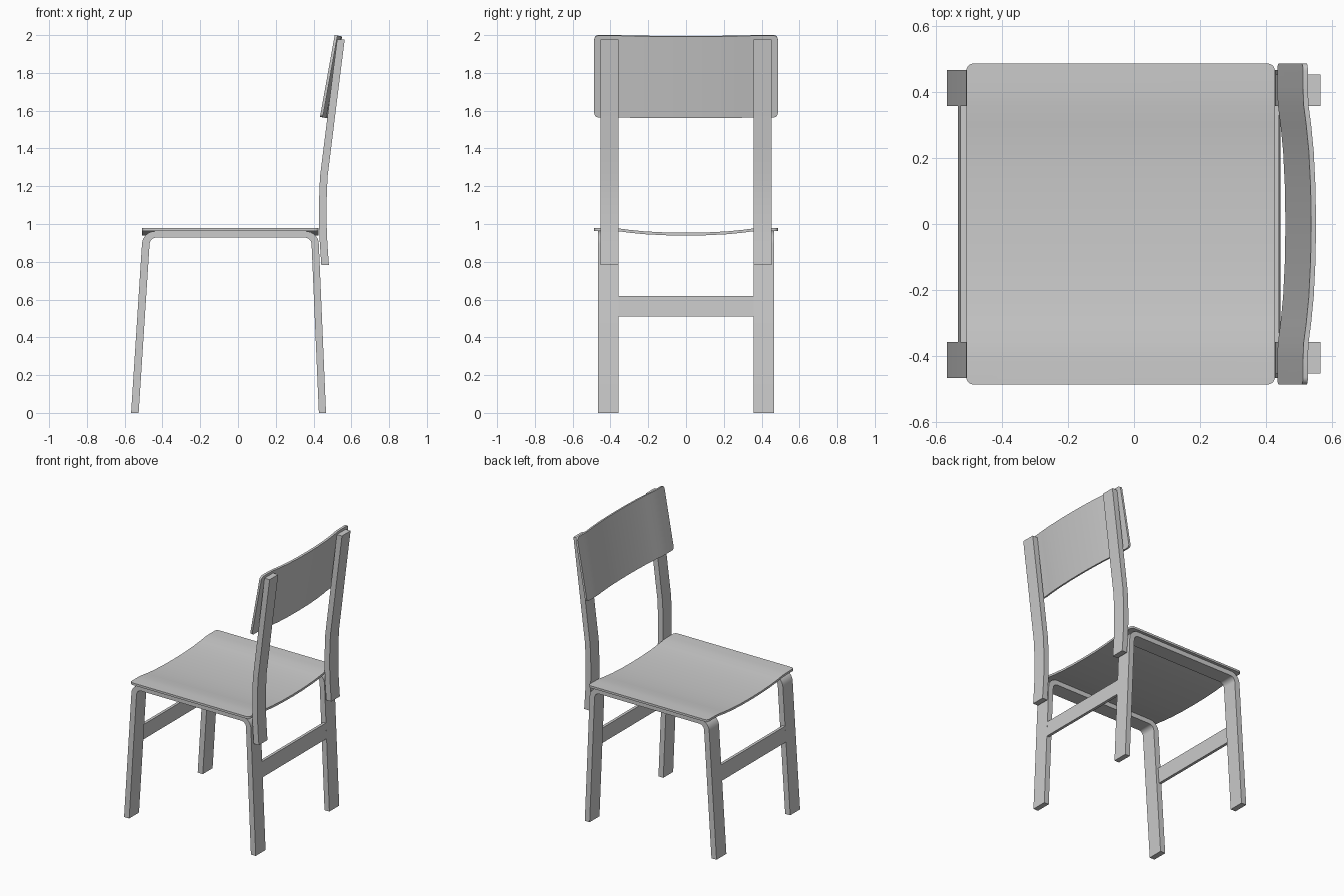
import bpy, bmesh, math
from mathutils import Matrix, Vector

if "Cube" in bpy.data.objects:
    bpy.data.objects.remove(bpy.data.objects["Cube"])


def finish(name, bm, mirror=False):
    bmesh.ops.recalc_face_normals(bm, faces=bm.faces)
    mesh = bpy.data.meshes.new(name)
    bm.to_mesh(mesh)
    bm.free()
    ob = bpy.data.objects.new(name, mesh)
    bpy.context.collection.objects.link(ob)
    bpy.ops.object.select_all(action='DESELECT')
    ob.select_set(True)
    bpy.context.view_layer.objects.active = ob
    bpy.ops.object.shade_smooth_by_angle(angle=math.radians(30))
    if mirror:
        mod = ob.modifiers.new("mirror", 'MIRROR')
        mod.use_axis = (False, True, False)
    return ob


def prism(points, axis, a, b):
    """Extrude a closed profile from a to b: (x, z) along y, or (y, z) along x."""
    bm = bmesh.new()
    put = (lambda p: (p[0], a, p[1])) if axis == 'y' else (lambda p: (a, p[0], p[1]))
    face = bm.faces.new([bm.verts.new(put(p)) for p in points])
    ext = bmesh.ops.extrude_face_region(bm, geom=[face])
    move = Vector((0, b - a, 0)) if axis == 'y' else Vector((b - a, 0, 0))
    bmesh.ops.translate(bm, vec=move,
                        verts=[g for g in ext['geom'] if isinstance(g, bmesh.types.BMVert)])
    return bm


def fillet(prev, corner, nxt, r, n=8):
    """Arc points rounding one corner of a profile."""
    c = Vector(corner)
    d1, d2 = (Vector(prev) - c).normalized(), (Vector(nxt) - c).normalized()
    half = d1.angle(d2) / 2
    centre = c + (d1 + d2).normalized() * (r / math.sin(half))
    s = (c + d1 * (r / math.tan(half)) - centre).normalized()
    e = (c + d2 * (r / math.tan(half)) - centre).normalized()
    return [tuple(centre + s.slerp(e, i / n).normalized() * r) for i in range(n + 1)]


def curved_panel(name, length, matrix, half=0.486, t=0.015, r=0.022):
    """Dished plywood sheet, origin at one end of its upper face."""
    dish = [(half, 0), (0.41, 0), (0.36, -0.002), (0.30, -0.010),
            (0.22, -0.018), (0.11, -0.0235), (0, -0.025)]
    top = dish + [(-y, z) for y, z in reversed(dish[:-1])]
    bm = prism(top + [(y, z - t) for y, z in reversed(top)], 'x', 0, length)
    corners = [e for e in bm.edges
               if all(abs(v.co.y) > half - 1e-4 for v in e.verts)
               and abs(e.verts[0].co.x - e.verts[1].co.x) < 1e-5
               and e.verts[0].co.y * e.verts[1].co.y > 0]
    bmesh.ops.bevel(bm, geom=corners, offset=r, segments=5, profile=0.5, affect='EDGES')
    bm.transform(matrix)
    return finish(name, bm)


# Bent side frames: two legs and a top rail in one piece
outer = [(-0.566, 0), (-0.504, 0.962), (0.425, 0.962), (0.466, 0)]
inner = [(0.428, 0), (0.388, 0.928), (-0.466, 0.928), (-0.526, 0)]
outline = []
for pts, r in ((outer, 0.07), (inner, 0.036)):
    outline += ([pts[0]] + fillet(*pts[:3], r) + fillet(*pts[1:], r) + [pts[3]])
finish("leg_frames", prism(outline, 'y', 0.357, 0.467), mirror=True)

# Bent back posts
path = [(0.461, 0.783), (0.453, 0.90), (0.449, 1.0), (0.449, 1.12), (0.454, 1.25),
        (0.479, 1.45), (0.506, 1.67), (0.545, 1.978)]
post = [(x - 0.020, z) for x, z in path] + [(x + 0.020, z) for x, z in reversed(path)]
finish("back_posts", prism(post, 'y', 0.357, 0.453), mirror=True)

# Stretchers, flush with the outer faces of the legs
for name, lo, hi, t in (("front_stretcher", -0.533, -0.526, 0.02),
                        ("rear_stretcher", 0.444, 0.439, -0.02)):
    finish(name, prism([(lo, 0.51), (lo + t, 0.51), (hi + t, 0.62), (hi, 0.62)],
                       'y', -0.36, 0.36))

# Seat
curved_panel("seat", 0.935, Matrix.Translation((-0.508, 0, 0.979)))

# Backrest, leaning back
lean = math.atan2(0.077, 0.428)
s, c = math.sin(lean), math.cos(lean)
tilt = Matrix(((s, 0, -c, 0.434), (0, 1, 0, 0), (c, 0, s, 1.567), (0, 0, 0, 1)))
curved_panel("backrest", 0.440, tilt)
